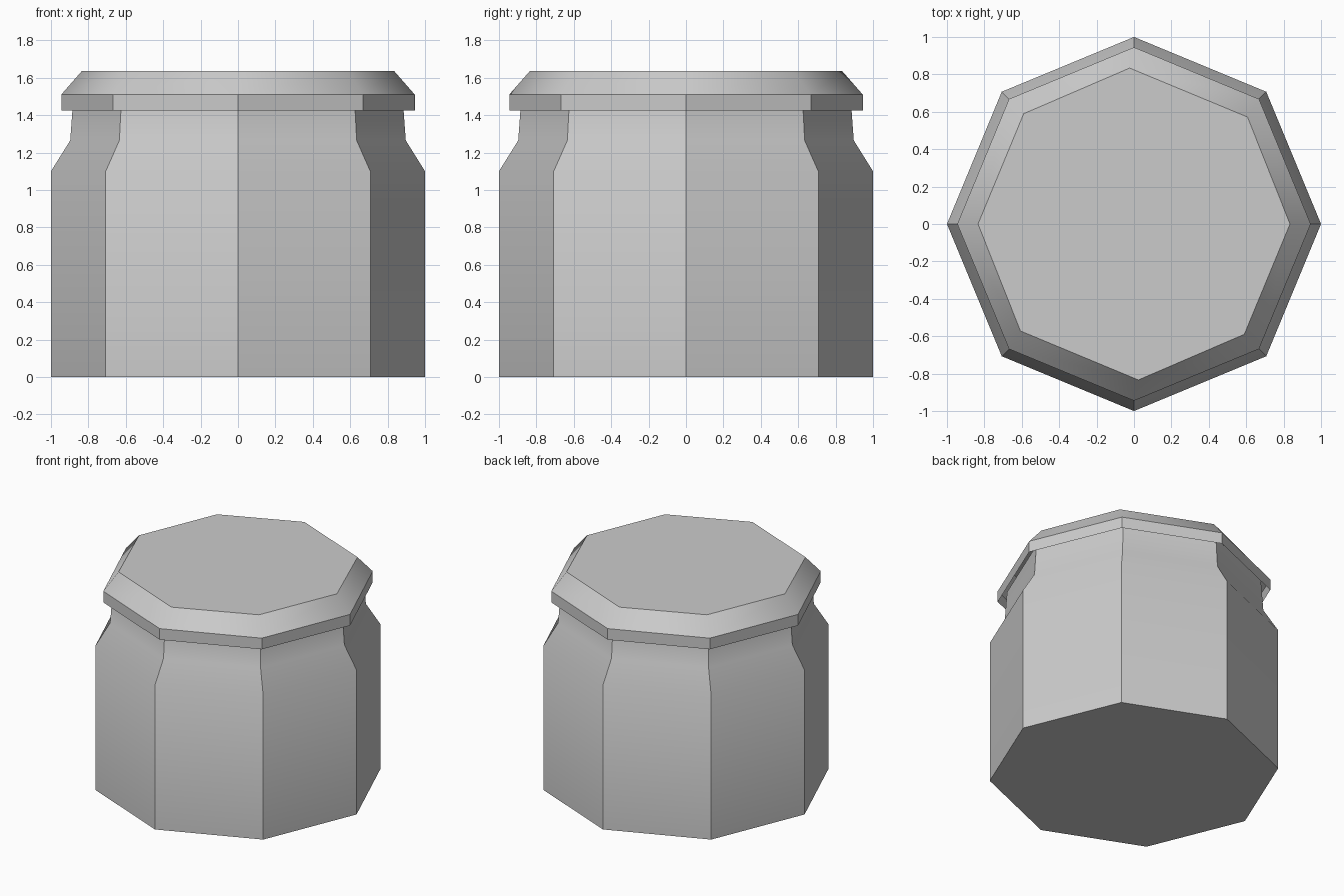
import bpy, bmesh
from math import cos, sin, radians

if "Cube" in bpy.data.objects:
    bpy.data.objects.remove(bpy.data.objects["Cube"])

SIDES = 8


def lathe(name, profile, cap_bottom=False, cap_top=False, twist=None):
    """Octagonal shell through (radius, z) rings; twist turns the last ring's corners (degrees)."""
    bm = bmesh.new()
    rings = []
    for k, (r, z) in enumerate(profile):
        ring = []
        for i in range(SIDES):
            a = 360 / SIDES * i
            if twist and k == len(profile) - 1:
                a += twist[i]
            a = radians(a)
            ring.append(bm.verts.new((r * cos(a), r * sin(a), z)))
        rings.append(ring)
    for lo, hi in zip(rings, rings[1:]):
        for i in range(SIDES):
            j = (i + 1) % SIDES
            bm.faces.new((lo[i], lo[j], hi[j], hi[i]))
    if cap_bottom:
        bm.faces.new(rings[0][::-1])
    if cap_top:
        bm.faces.new(rings[-1])
    me = bpy.data.meshes.new(name)
    bm.to_mesh(me)
    bm.free()
    ob = bpy.data.objects.new(name, me)
    bpy.context.collection.objects.link(ob)
    bpy.ops.object.select_all(action='DESELECT')
    ob.select_set(True)
    bpy.context.view_layer.objects.active = ob
    bpy.ops.object.shade_smooth_by_angle(angle=radians(35))
    return ob


# Jar body: straight wall, shoulder, neck running up inside the lid
lathe("jar_body", [(1.0, 0), (1.0, 1.1), (0.897, 1.265), (0.88, 1.5)], cap_bottom=True)

# Lid: open underneath, short rim, bevel up to a slightly uneven flat top
lathe("jar_lid", [(0.945, 1.425), (0.945, 1.51), (0.834, 1.637)], cap_top=True,
      twist=[0, -1.7, 1.6, 0, 0, -1.7, 1.6, 0])
